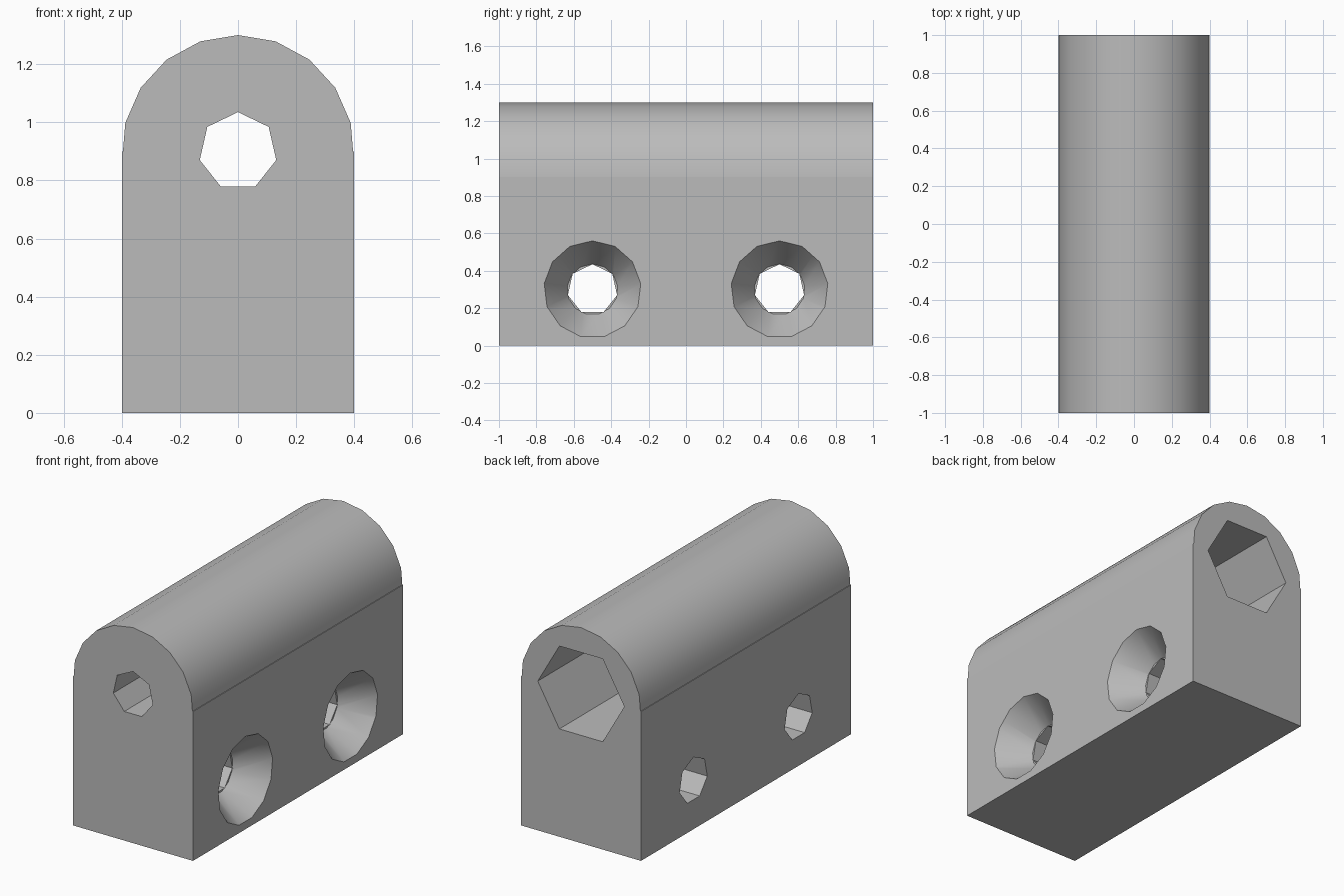
import bpy, bmesh
from math import sin, cos, pi, radians
from mathutils import Vector

if "Cube" in bpy.data.objects:
    bpy.data.objects.remove(bpy.data.objects["Cube"])

HALF_W, HALF_L, AXIS_Z = 0.4, 1.0, 0.9
BORE_R, BOLT_Z, SINK_R, SINK_DEPTH = 0.135, 0.3, 0.26, 0.18
POCKET_R, POCKET_DEPTH = 0.2887, 1.0

grey = bpy.data.materials.new("plain grey")
grey.use_nodes = True
grey.diffuse_color = (0.5, 0.5, 0.5, 1)
grey.node_tree.nodes["Principled BSDF"].inputs["Base Color"].default_value = (0.5, 0.5, 0.5, 1)


def ring(sides, radius, start=0.0):
    """Polygon around the origin, first corner at the angle start from the top."""
    angles = [start + 2 * pi * i / sides for i in range(sides)]
    return [(radius * sin(a), radius * cos(a)) for a in angles]


def loft(name, loops):
    """Closed solid through a list of matching 3D loops."""
    bm = bmesh.new()
    rows = [[bm.verts.new(p) for p in loop] for loop in loops]
    for a, b in zip(rows, rows[1:]):
        for i in range(len(a)):
            j = (i + 1) % len(a)
            bm.faces.new((a[i], a[j], b[j], b[i]))
    bm.faces.new(rows[0])
    bm.faces.new(rows[-1])
    bmesh.ops.recalc_face_normals(bm, faces=bm.faces)
    mesh = bpy.data.meshes.new(name)
    bm.to_mesh(mesh)
    bm.free()
    mesh.materials.append(grey)
    obj = bpy.data.objects.new(name, mesh)
    bpy.context.collection.objects.link(obj)
    return obj


def along_y(shape, y, z=0.0):
    return [Vector((u, y, z + v)) for u, v in shape]


def along_x(shape, x, y, z):
    return [Vector((x, y + u, z + v)) for u, v in shape]


# Body: square lower block under a round top
step = 2 * pi / 19
arc = [(HALF_W * sin(i * step), AXIS_Z + HALF_W * cos(i * step)) for i in range(-4, 5)]
shoulder = 0.396
profile = ([(-HALF_W, 0), (-HALF_W, AXIS_Z), (-shoulder, AXIS_Z)] + arc
           + [(shoulder, AXIS_Z), (HALF_W, AXIS_Z), (HALF_W, 0)])
body = loft("block_body", [along_y(profile, -HALF_L), along_y(profile, HALF_L)])

# Lengthwise bore and the hexagonal pocket at the back
bore = ring(7, BORE_R)
pocket = ring(6, POCKET_R, pi / 2)
cutters = [
    loft("bore_cutter", [along_y(bore, y, AXIS_Z) for y in (-1.1, 1.1)]),
    loft("pocket_cutter", [along_y(pocket, y, AXIS_Z) for y in (HALF_L - POCKET_DEPTH, 1.1)]),
]

# Cross holes, countersunk on the left side
for y in (-0.5, 0.5):
    cutters.append(loft("cross_hole_cutter",
                        [along_x(bore, x, y, BOLT_Z) for x in (-0.5, 0.5)]))
    sink = [(HALF_W - SINK_DEPTH, BORE_R + 0.001), (HALF_W, SINK_R), (0.5, SINK_R)]
    cutters.append(loft("countersink_cutter",
                        [along_x(ring(13, r), x, y, BOLT_Z) for x, r in sink]))

bpy.context.view_layer.objects.active = body
for cutter in cutters:
    cutter.hide_render = True
    mod = body.modifiers.new("cut", "BOOLEAN")
    mod.operation = "DIFFERENCE"
    mod.solver = "EXACT"
    mod.object = cutter
    bpy.ops.object.modifier_apply(modifier=mod.name)
for cutter in cutters:
    bpy.data.objects.remove(cutter)

# Smooth round top, crisp edges elsewhere
bpy.ops.object.select_all(action="DESELECT")
body.select_set(True)
bpy.ops.object.shade_smooth_by_angle(angle=radians(30))
